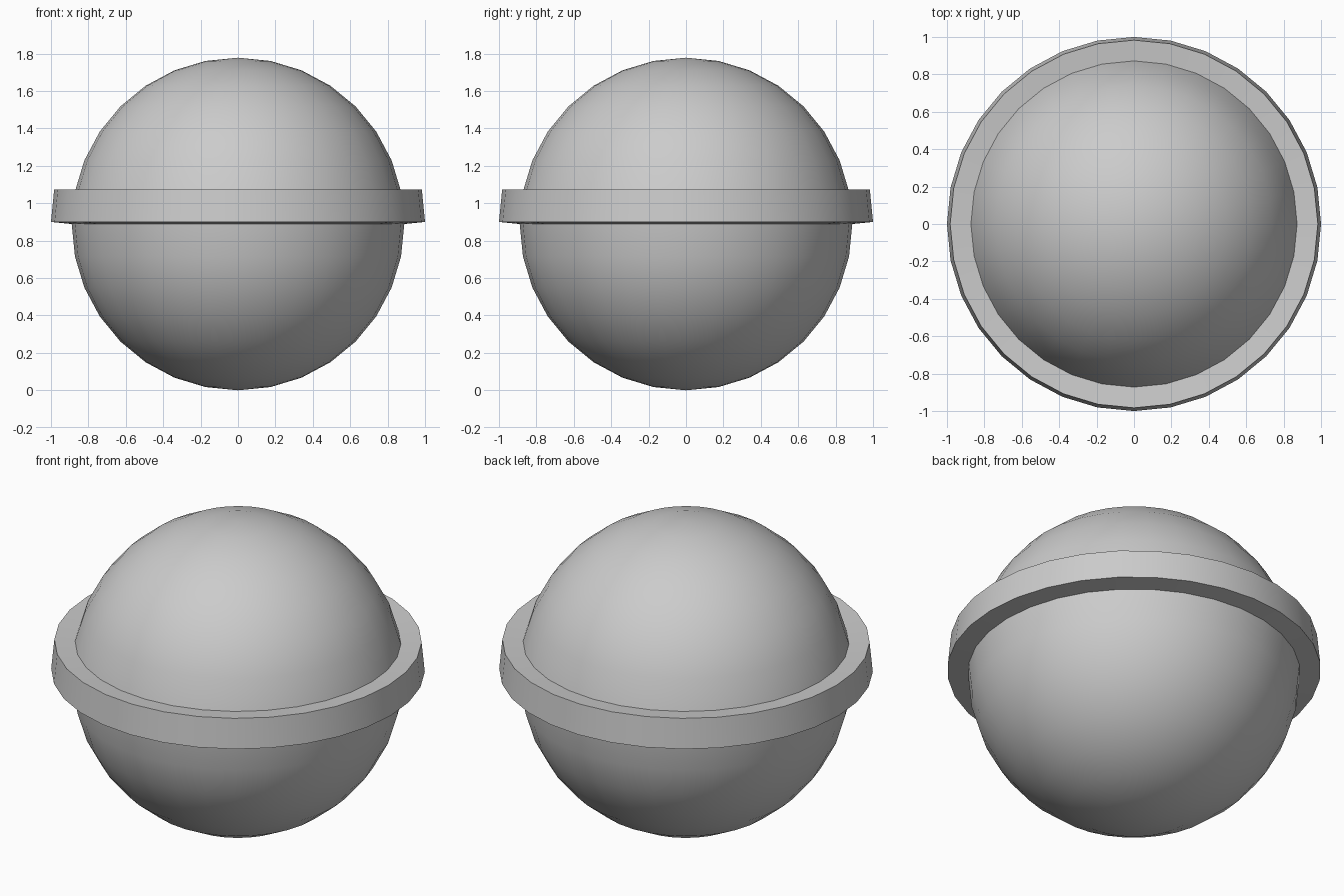
import bpy, bmesh, math
from mathutils import Vector

if "Cube" in bpy.data.objects:
    bpy.data.objects.remove(bpy.data.objects["Cube"])

R = 0.889          # ball radius
T = 0.1115         # how far the belt stands out

# Ball
bm = bmesh.new()
bmesh.ops.create_uvsphere(bm, u_segments=32, v_segments=16, radius=R)

# Belt: the row of faces just above the equator, extruded outward
band = [f for f in bm.faces if 0.02 < f.calc_center_median().z < 0.15]
ext = bmesh.ops.extrude_face_region(bm, geom=band)
left = [f for f in band if f.is_valid and f not in ext["geom"]]
bmesh.ops.delete(bm, geom=left, context="FACES")
tilt = math.radians(5.625)
for v in (g for g in ext["geom"] if isinstance(g, bmesh.types.BMVert)):
    out = Vector((v.co.x, v.co.y, 0)).normalized() * math.cos(tilt)
    v.co += (out + Vector((0, 0, math.sin(tilt)))) * T

# Stand on the ground
bmesh.ops.translate(bm, verts=bm.verts, vec=(0, 0, R))
bmesh.ops.recalc_face_normals(bm, faces=bm.faces)
mesh = bpy.data.meshes.new("belted_ball")
bm.to_mesh(mesh)
bm.free()
obj = bpy.data.objects.new("belted_ball", mesh)
bpy.context.collection.objects.link(obj)

bpy.context.view_layer.objects.active = obj
obj.select_set(True)
bpy.ops.object.shade_smooth_by_angle(angle=math.radians(30))
